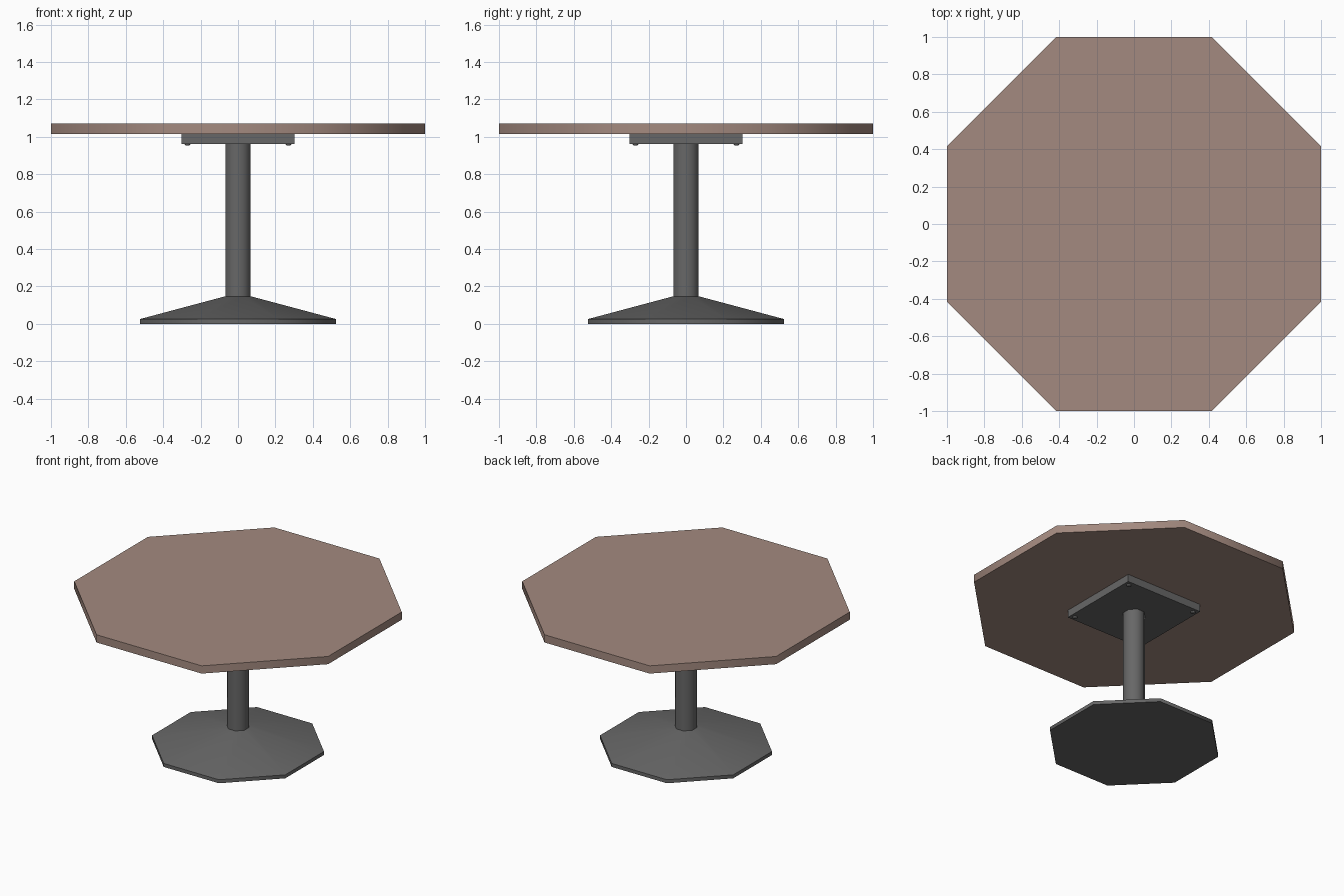
import bpy, bmesh, math

if "Cube" in bpy.data.objects:
    bpy.data.objects.remove(bpy.data.objects["Cube"])

def material(name, rgb):
    m = bpy.data.materials.new(name)
    m.diffuse_color = (*rgb, 1)
    m.use_nodes = True
    m.node_tree.nodes["Principled BSDF"].inputs["Base Color"].default_value = m.diffuse_color
    return m

wood = material("brown wood", (0.37, 0.255, 0.215))
metal = material("dark grey metal", (0.135, 0.135, 0.135))

def lathe(name, profile, sides, mat, at=(0, 0)):
    """Stack of regular polygons; profile holds (half width across flats, z)."""
    bm = bmesh.new()
    rings = []
    for apothem, z in profile:
        r = apothem / math.cos(math.pi / sides)
        angles = [2 * math.pi * (i + 0.5) / sides for i in range(sides)]
        rings.append([bm.verts.new((at[0] + r * math.cos(a), at[1] + r * math.sin(a), z))
                      for a in angles])
    for lo, hi in zip(rings, rings[1:]):
        for i in range(sides):
            j = (i + 1) % sides
            bm.faces.new((lo[i], lo[j], hi[j], hi[i]))
    bm.faces.new(rings[0][::-1])
    bm.faces.new(rings[-1])
    me = bpy.data.meshes.new(name)
    bm.to_mesh(me)
    bm.free()
    me.materials.append(mat)
    me.shade_smooth()
    me.set_sharp_from_angle(angle=math.radians(50))
    ob = bpy.data.objects.new(name, me)
    bpy.context.collection.objects.link(ob)
    return ob

# Octagonal top
lathe("table_top", [(1.0, 1.015), (1.0, 1.07)], 8, wood)
# Square mounting plate under the top
lathe("mounting_plate", [(0.303, 0.962), (0.303, 1.015)], 4, metal)
# Pedestal column
lathe("column", [(0.068, 0.14), (0.068, 0.965)], 8, metal)
# Sloping octagonal foot
lathe("base", [(0.525, 0.0), (0.525, 0.025), (0.068, 0.147)], 8, metal)
# Screw heads at the plate corners
for sx in (-1, 1):
    for sy in (-1, 1):
        lathe(f"screw_{'right' if sx > 0 else 'left'}_{'back' if sy > 0 else 'front'}",
              [(0.011, 0.954), (0.015, 0.958), (0.015, 0.965)], 8, metal,
              (0.27 * sx, 0.27 * sy))
